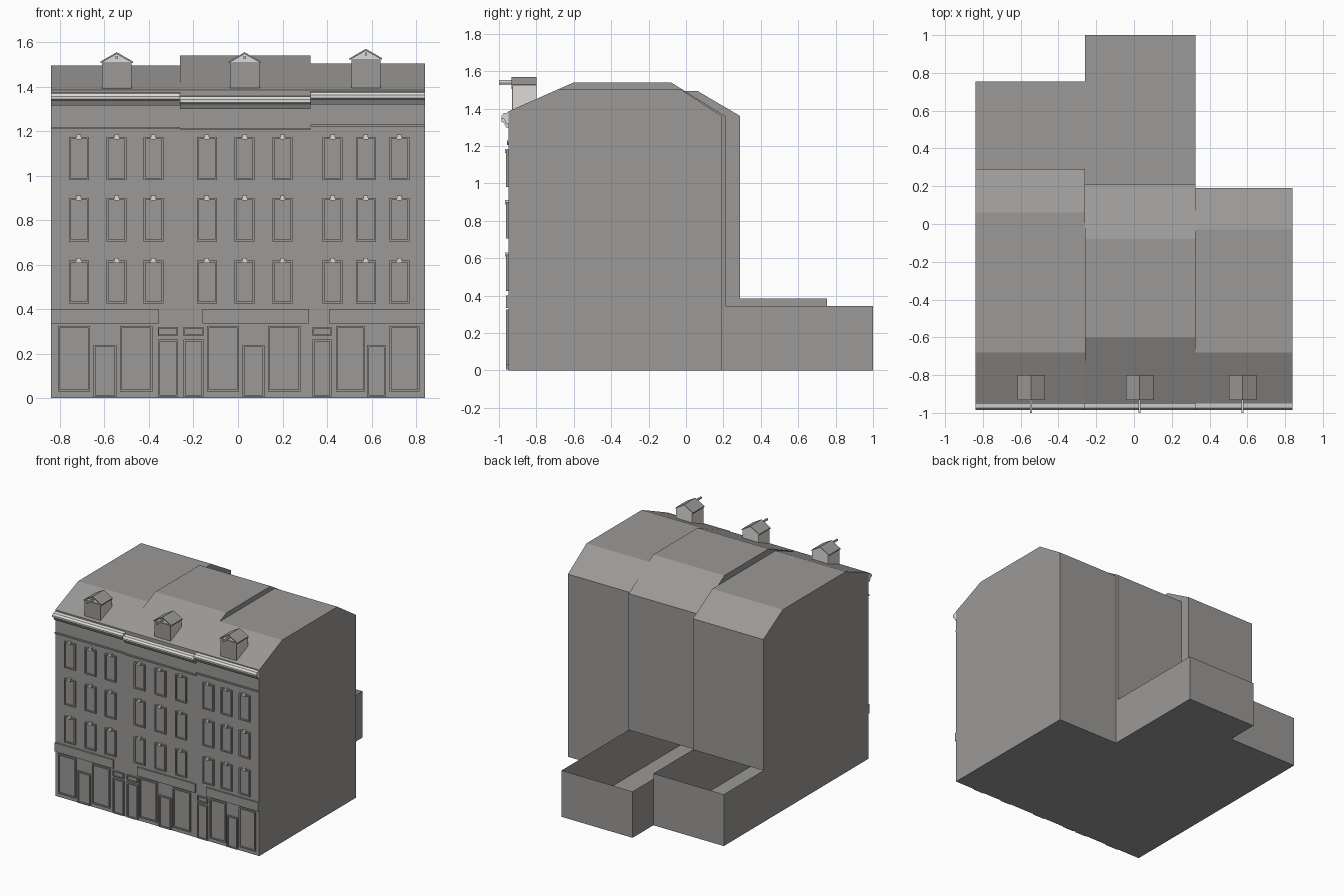
import bpy, bmesh
from mathutils import Matrix, Vector

if "Cube" in bpy.data.objects:
    bpy.data.objects.remove(bpy.data.objects["Cube"])


def material(name, rgb):
    m = bpy.data.materials.new(name)
    m.diffuse_color = (*rgb, 1)
    m.use_nodes = True
    m.node_tree.nodes["Principled BSDF"].inputs["Base Color"].default_value = m.diffuse_color
    return m


GREY = material("stone_grey", (0.33, 0.32, 0.31))
LIGHT = material("pale_trim", (0.72, 0.71, 0.69))


def finish(name, bm, mats):
    bmesh.ops.recalc_face_normals(bm, faces=bm.faces)
    me = bpy.data.meshes.new(name)
    bm.to_mesh(me)
    bm.free()
    for m in mats:
        me.materials.append(m)
    ob = bpy.data.objects.new(name, me)
    bpy.context.collection.objects.link(ob)
    return ob


def add_box(bm, x0, x1, y0, y1, z0, z1):
    mat = Matrix.Translation(((x0 + x1) / 2, (y0 + y1) / 2, (z0 + z1) / 2)) \
        @ Matrix.Diagonal((x1 - x0, y1 - y0, z1 - z0, 1))
    return bmesh.ops.create_cube(bm, size=1, matrix=mat)["verts"]


def add_prism(bm, profile, x0, x1):
    """Extrude a closed (y, z) profile along x."""
    a = [bm.verts.new((x0, y, z)) for y, z in profile]
    b = [bm.verts.new((x1, y, z)) for y, z in profile]
    n = len(profile)
    bm.faces.new(a)
    bm.faces.new(b[::-1])
    for i in range(n):
        bm.faces.new((a[i], b[i], b[(i + 1) % n], a[(i + 1) % n]))


FRONT = -0.95


def add_frame(bm, x0, x1, z0, z1, w=0.009, depth=0.013):
    """Raised rectangular surround with a thin pane."""
    y0, y1 = FRONT - depth, FRONT + 0.005
    add_box(bm, x0, x0 + w, y0, y1, z0, z1)
    add_box(bm, x1 - w, x1, y0, y1, z0, z1)
    add_box(bm, x0 + w, x1 - w, y0, y1, z1 - w, z1)
    add_box(bm, x0 + w, x1 - w, y0, y1, z0, z0 + w)
    add_box(bm, x0 + w, x1 - w, FRONT - 0.004, y1, z0 + w, z1 - w)


# name, x range, roof flat (y0, y1, z), back wall (y, z), gutter base,
# string course height, window columns, annex (depth, height)
HOUSES = [
    ("left", -0.84, -0.26, (-0.68, 0.06, 1.495), (0.29, 1.36), 1.315, 1.21,
     (-0.715, -0.545, -0.38), (0.755, 0.385)),
    ("middle", -0.26, 0.325, (-0.60, -0.08, 1.54), (0.21, 1.36), 1.30, 1.205,
     (-0.14, 0.03, 0.20), (1.0, 0.345)),
    ("right", 0.325, 0.84, (-0.68, -0.03, 1.505), (0.19, 1.36), 1.32, 1.22,
     (0.425, 0.575, 0.725), None),
]

for name, x0, x1, (r0, r1, rz), (by, bz), gz, sz, cols, annex in HOUSES:
    # house body with its broken roof profile
    split = annex[1] if annex else 0.3
    bm = bmesh.new()
    add_prism(bm, [(FRONT, 0), (FRONT, 1.385), (r0, rz), (r1, rz),
                   (by, bz), (by, split), (by, 0)], x0, x1)
    if annex:  # opening into the yard
        hole = [f for f in bm.faces
                if all(abs(v.co.y - by) < 1e-4 and v.co.z < split + 1e-4
                       for v in f.verts)]
        bmesh.ops.delete(bm, geom=hole, context='FACES')
    finish(name + "_house", bm, [GREY])

    # open-topped rear annex
    if annex:
        bm = bmesh.new()
        add_box(bm, x0, x1, by, annex[0], 0, annex[1])
        bm.normal_update()
        bmesh.ops.delete(bm, geom=[f for f in bm.faces if f.normal.z > 0.9
                                   or f.normal.y < -0.9], context='FACES')
        ob = finish(name + "_rear_annex", bm, [GREY])
        # outward normals for the open shell
        c = Vector(((x0 + x1) / 2, (by + annex[0]) / 2, annex[1] / 2))
        for p in ob.data.polygons:
            if p.normal.dot(p.center - c) < 0:
                p.flip()

    # gutter
    bm = bmesh.new()
    add_prism(bm, [(FRONT + 0.005, gz), (-0.962, gz), (-0.972, gz + 0.022),
                   (-0.986, gz + 0.03), (-0.986, gz + 0.042),
                   (-0.975, gz + 0.055), (FRONT + 0.005, gz + 0.06)], x0, x1)
    bm.normal_update()
    for f in bm.faces:  # pale upper lip, stone underside
        f.material_index = 0 if f.calc_center_median().z > gz + 0.024 else 1
    finish(name + "_gutter", bm, [LIGHT, GREY])

    # string course
    bm = bmesh.new()
    add_box(bm, x0, x1, FRONT - 0.008, FRONT + 0.005, sz, sz + 0.01)
    finish(name + "_string_course", bm, [GREY])

    # upper windows and their keystones
    bm, keys = bmesh.new(), bmesh.new()
    for x in cols:
        for z in (0.425, 0.705, 0.98):
            add_frame(bm, x - 0.045, x + 0.045, z, z + 0.195)
            add_box(keys, x - 0.01, x + 0.01, FRONT - 0.018, FRONT,
                    z + 0.183, z + 0.205)
    finish(name + "_windows", bm, [GREY])
    finish(name + "_keystones", keys, [LIGHT])

# shop fronts: sign board range, shop windows, shop door
SHOPS = [
    ("left", (-0.84, -0.355), ((-0.81, -0.665), (-0.53, -0.385)), (-0.65, -0.545)),
    ("middle", (-0.16, 0.32), ((-0.14, 0.005), (0.135, 0.28)), (0.02, 0.12)),
    ("right", (0.41, 0.84), ((0.44, 0.57), (0.68, 0.815)), (0.58, 0.665)),
]
for name, (s0, s1), panes, (d0, d1) in SHOPS:
    bm = bmesh.new()
    add_box(bm, s0, s1, FRONT - 0.012, FRONT + 0.005, 0.335, 0.40)
    finish(name + "_sign_board", bm, [GREY])
    bm = bmesh.new()
    for a, b in panes:
        add_frame(bm, a, b, 0.03, 0.325)
    add_frame(bm, d0, d1, 0.005, 0.24)
    finish(name + "_shop_front", bm, [GREY])

# house doors with fanlights
bm = bmesh.new()
for a, b in ((-0.36, -0.27), (-0.245, -0.155), (0.335, 0.42)):
    add_frame(bm, a, b, 0.005, 0.265)
    add_frame(bm, a, b, 0.28, 0.32, 0.006)
finish("house_doors", bm, [GREY])

# dormers with gabled roofs and hoist beams
for name, x, z0, ze, za in (("left", -0.545, 1.38, 1.51, 1.555),
                            ("middle", 0.03, 1.38, 1.51, 1.555),
                            ("right", 0.575, 1.39, 1.525, 1.57)):
    h, y0, y1 = 0.066, -0.925, -0.80
    bm = bmesh.new()
    shape = [(-h, z0), (h, z0), (h, ze), (0, za - 0.008), (-h, ze)]
    a = [bm.verts.new((x + px, y0, pz)) for px, pz in shape]
    b = [bm.verts.new((x + px, y1, pz)) for px, pz in shape]
    bm.faces.new(a)
    bm.faces.new(b[::-1])
    for i in range(5):
        j = (i + 1) % 5
        bm.faces.new((a[i], b[i], b[j], a[j]))
    finish(name + "_dormer", bm, [LIGHT])

    bm = bmesh.new()
    add_box(bm, x - h, x + h, y0 - 0.006, y0, z0, ze)
    finish(name + "_dormer_shutter", bm, [GREY])

    bm = bmesh.new()
    o = h + 0.007
    shape = [(-o, ze - 0.005), (0, za - 0.008), (o, ze - 0.005),
             (o, ze + 0.003), (0, za), (-o, ze + 0.003)]
    a = [bm.verts.new((x + px, y0 - 0.008, pz)) for px, pz in shape]
    b = [bm.verts.new((x + px, y1, pz)) for px, pz in shape]
    for q in ((0, 1, 4, 5), (1, 2, 3, 4)):
        bm.faces.new([a[i] for i in q])
        bm.faces.new([b[i] for i in reversed(q)])
    for i in range(6):
        j = (i + 1) % 6
        bm.faces.new((a[i], b[i], b[j], a[j]))
    finish(name + "_dormer_roof", bm, [GREY])

    bm = bmesh.new()
    add_box(bm, x - 0.005, x + 0.005, -1.0, y0, za - 0.03, za - 0.017)
    finish(name + "_hoist_beam", bm, [LIGHT])
